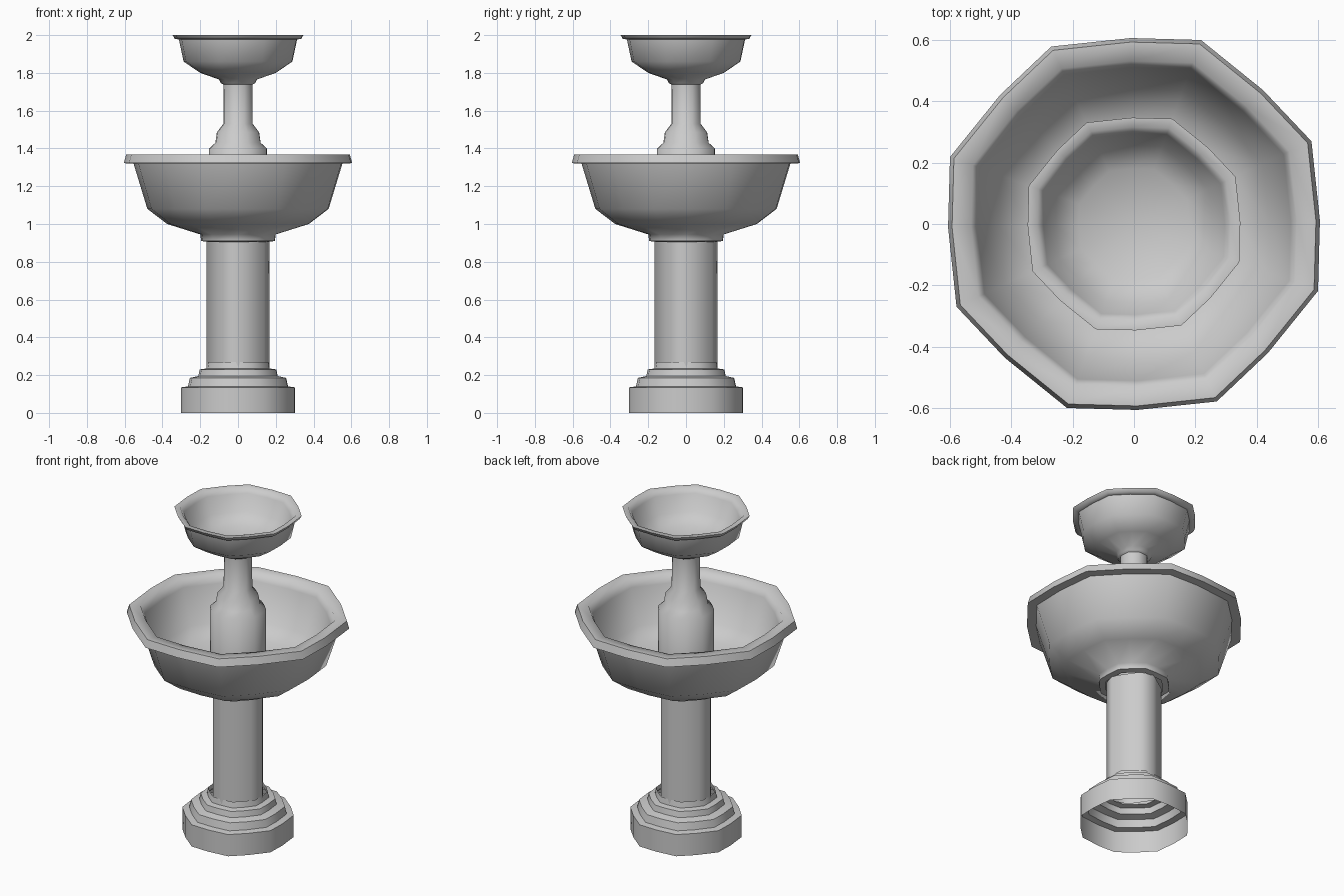
import bpy, bmesh, math

if "Cube" in bpy.data.objects:
    bpy.data.objects.remove(bpy.data.objects["Cube"])

# Slightly irregular low-poly ring: 8 wide corners with 8 softer corners between (angle, radius factor)
ROUND = [(a + 45 * k, f) for k in range(8) for a, f in ((1, 1.0), (25, 1.053))]
# Column section: alternating wide and narrow flats
COLUMN = [(a + 90 * k, f) for k in range(4) for a, f in ((1, 1.0), (62, 0.95))]


def lathe(name, profile, section=ROUND, angle=50):
    """Sweep a (radius, z) profile around z; zero radius closes to a point."""
    bm = bmesh.new()
    rings = []
    for r, z in profile:
        if r == 0:
            rings.append([bm.verts.new((0, 0, z))] * len(section))
        else:
            rings.append([bm.verts.new((r * f * math.cos(math.radians(a)),
                                        r * f * math.sin(math.radians(a)), z))
                          for a, f in section])
    n = len(section)
    for lo, hi in zip(rings, rings[1:]):
        for i in range(n):
            j = (i + 1) % n
            quad = [lo[i], lo[j], hi[j], hi[i]]
            bm.faces.new(list(dict.fromkeys(quad)))
    me = bpy.data.meshes.new(name)
    bm.to_mesh(me)
    bm.free()
    ob = bpy.data.objects.new(name, me)
    bpy.context.collection.objects.link(ob)
    bpy.ops.object.select_all(action='DESELECT')
    ob.select_set(True)
    bpy.context.view_layer.objects.active = ob
    bpy.ops.object.shade_smooth_by_angle(angle=math.radians(angle))
    return ob


# Stepped plinth, open underneath
lathe("base", [(0.303, 0), (0.303, 0.135), (0.265, 0.14), (0.255, 0.185), (0.21, 0.195),
               (0.203, 0.23), (0.168, 0.235), (0.162, 0.27)])

# Main shaft
lathe("column", [(0.167, 0.23), (0.167, 0.91)], COLUMN, 65)

# Large basin: underside, rim, inside
lathe("lower_bowl", [(0.16, 0.905), (0.195, 0.91), (0.2, 0.945), (0.375, 1.0), (0.48, 1.08),
                     (0.553, 1.32), (0.605, 1.322), (0.592, 1.368), (0.53, 1.368),
                     (0.51, 1.32), (0.44, 1.11), (0.34, 1.05), (0.12, 1.03)], angle=70)

# Pedestal and thin stem between the bowls
lathe("upper_stem", [(0.153, 1.03), (0.153, 1.4), (0.12, 1.43), (0.112, 1.485), (0.078, 1.53),
                     (0.076, 1.745)])

# Small top bowl
lathe("upper_bowl", [(0.07, 1.735), (0.09, 1.745), (0.1, 1.765), (0.2, 1.8), (0.288, 1.86),
                     (0.313, 1.977), (0.335, 1.98), (0.346, 2.0), (0.315, 2.0),
                     (0.295, 1.97), (0.255, 1.875), (0.18, 1.825), (0, 1.81)], angle=70)
